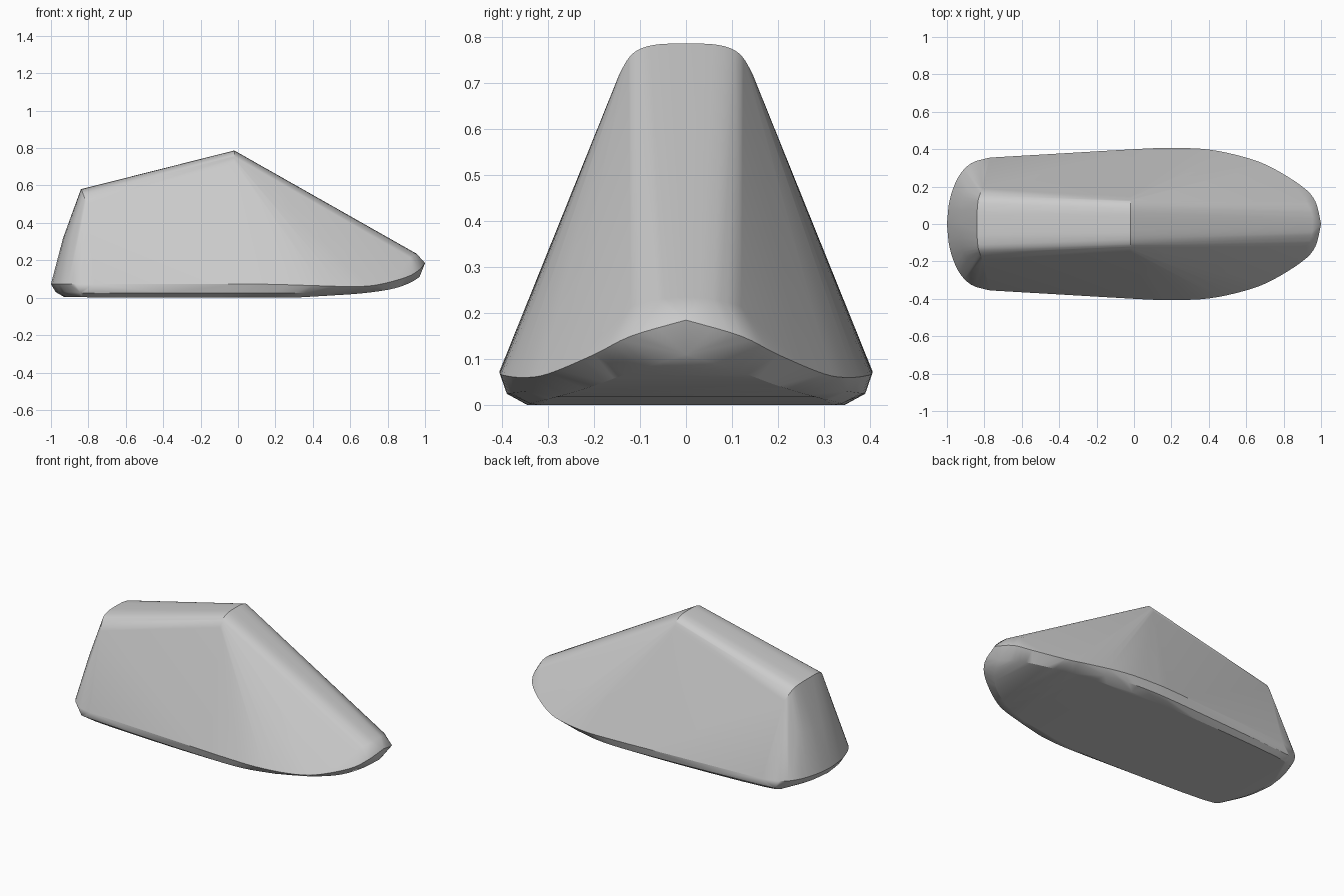
import bpy, bmesh
from mathutils import Vector

if "Cube" in bpy.data.objects:
    bpy.data.objects.remove(bpy.data.objects["Cube"], do_unlink=True)


def smooth_path(points, steps=4):
    """Catmull-Rom path through the given points."""
    p = [Vector(q) for q in points]
    p = [2 * p[0] - p[1]] + p + [2 * p[-1] - p[-2]]
    path = []
    for a, b, c, d in zip(p, p[1:], p[2:], p[3:]):
        for i in range(steps):
            t = i / steps
            path.append(0.5 * (2 * b + (c - a) * t + (2 * a - 5 * b + 4 * c - d) * t ** 2
                               + (3 * b - a - 3 * c + d) * t ** 3))
    return path + [p[-2]]


# Half sections, each running from the centre line outwards
roof_peak = [(-.02, 0, .787), (-.02, .06, .785), (-.02, .1, .775),
             (-.02, .125, .755), (-.02, .145, .72)]
roof_rear = [(-.84, 0, .58), (-.838, .08, .577), (-.83, .14, .56), (-.81, .19, .505)]
heel_middle = [(-.935, 0, .32), (-.925, .1, .32), (-.89, .19, .32), (-.8, .26, .32)]
heel_rim = [(-1, 0, .073), (-.985, .13, .073), (-.94, .25, .073),
            (-.87, .325, .073), (-.77, .355, .073)]
side_rim = [(-.77, .355, .073), (0, .4, .073), (.2, .406, .071), (.4, .398, .065),
            (.6, .355, .06), (.74, .3, .068), (.9, .2, .11), (.97, .12, .15), (1, 0, .185)]
nose_top = [(.955, 0, .235), (.95, .06, .23), (.92, .12, .215)]
nose_under = [(.3, .34, .004), (.6, .28, .018), (.8, .2, .042), (.91, .11, .075), (.97, 0, .11)]
sole = [(-.93, 0, .004), (-.91, .14, .004), (-.85, .25, .004), (-.76, .31, .002),
        (0, .345, 0), (.3, .32, 0)]
sole_round = [(-.975, 0, .03), (-.955, .14, .03), (-.91, .25, .03), (-.84, .32, .03),
              (-.76, .34, .025), (0, .385, .025), (.3, .385, .025), (.5, .35, .03)]

# Rounded body: the skin stretched over all sections and their mirror images
bm = bmesh.new()
for section in (roof_peak, roof_rear, heel_middle, heel_rim, side_rim,
                nose_top, nose_under, sole, sole_round):
    for co in smooth_path(section):
        for side in (1, -1):
            bm.verts.new((co.x, side * co.y, max(co.z, 0)))
bmesh.ops.remove_doubles(bm, verts=bm.verts, dist=.002)
bmesh.ops.convex_hull(bm, input=bm.verts)
bmesh.ops.delete(bm, geom=[v for v in bm.verts if not v.link_faces], context='VERTS')
bmesh.ops.dissolve_limit(bm, angle_limit=.01, verts=bm.verts, edges=bm.edges)
bmesh.ops.recalc_face_normals(bm, faces=bm.faces)
mesh = bpy.data.meshes.new("wedge_body")
bm.to_mesh(mesh)
bm.free()
body = bpy.data.objects.new("wedge_body", mesh)
bpy.context.collection.objects.link(body)

# Plain grey
grey = bpy.data.materials.new("plain_grey")
grey.use_nodes = True
colour = (.6, .6, .6, 1)
grey.diffuse_color = colour
grey.node_tree.nodes["Principled BSDF"].inputs["Base Color"].default_value = colour
mesh.materials.append(grey)

bpy.context.view_layer.objects.active = body
body.select_set(True)
bpy.ops.object.shade_smooth_by_angle(angle=.5)
body.modifiers.new("even_shading", 'WEIGHTED_NORMAL').keep_sharp = True
